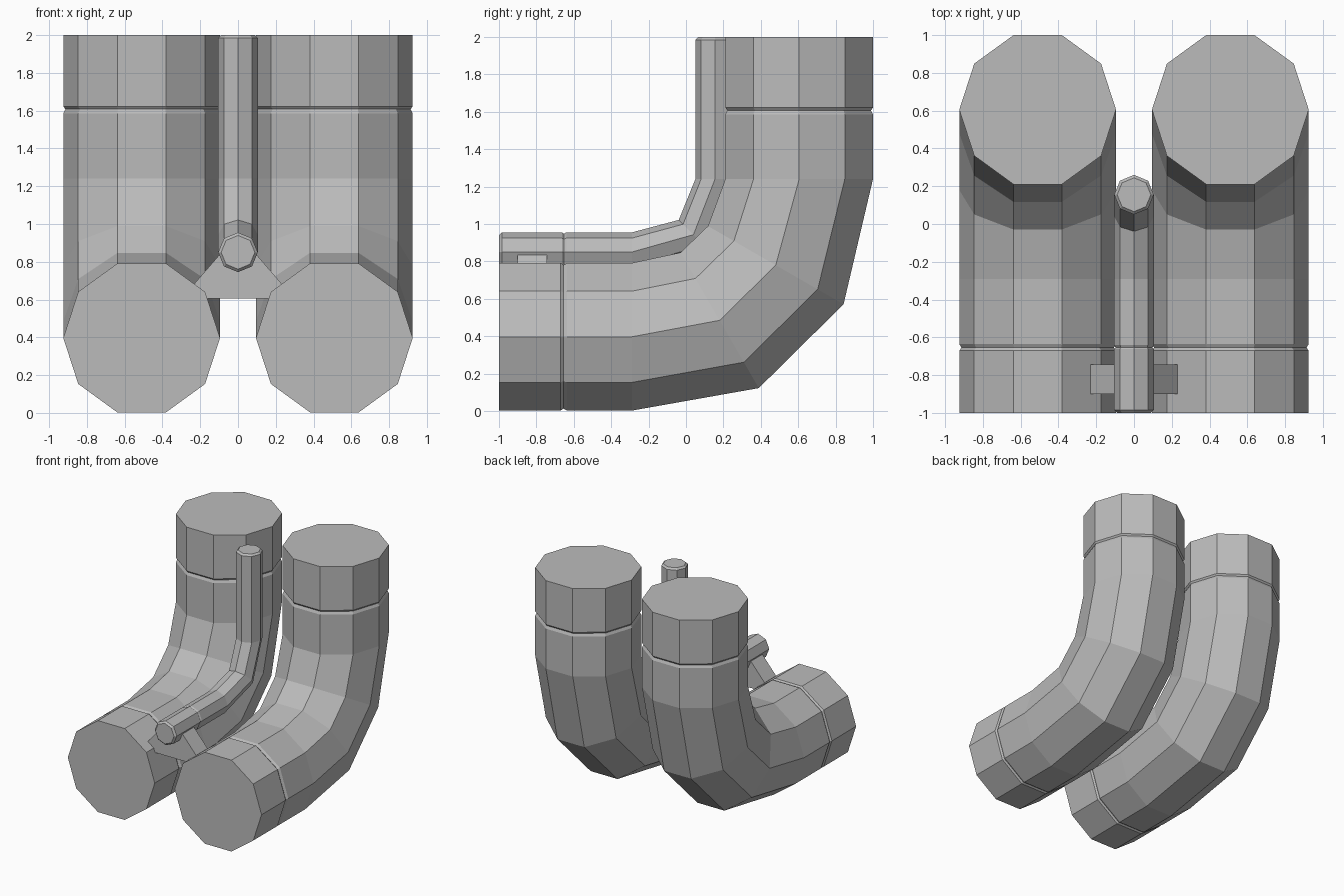
import bpy, bmesh
from math import sin, cos, pi, radians

cube = bpy.data.objects.get("Cube")
if cube:
    bpy.data.objects.remove(cube, do_unlink=True)

grey = bpy.data.materials.new("pipe_grey")
grey.use_nodes = True
colour = (0.5, 0.5, 0.5, 1)
grey.diffuse_color = colour
grey.node_tree.nodes["Principled BSDF"].inputs["Base Color"].default_value = colour


def loft(name, loops):
    """Skin closed loops of equal length and cap both ends."""
    bm = bmesh.new()
    rings = [[bm.verts.new(p) for p in loop] for loop in loops]
    n = len(rings[0])
    for a, b in zip(rings, rings[1:]):
        for i in range(n):
            j = (i + 1) % n
            bm.faces.new((a[i], a[j], b[j], b[i]))
    bm.faces.new(rings[0])
    bm.faces.new(rings[-1])
    bmesh.ops.recalc_face_normals(bm, faces=bm.faces)
    mesh = bpy.data.meshes.new(name)
    bm.to_mesh(mesh)
    bm.free()
    mesh.materials.append(grey)
    obj = bpy.data.objects.new(name, mesh)
    bpy.context.collection.objects.link(obj)
    return obj


def pipe(name, x, radius, sides, stations):
    """Each station: y, z, tilt in degrees, scale across x, scale in the bend plane."""
    loops = []
    for y, z, tilt, sx, sn in stations:
        t = radians(tilt)
        loop = []
        for k in range(sides):
            a = 2 * pi * k / sides
            u, v = radius * sx * cos(a), radius * sn * sin(a)
            loop.append((x + u, y - v * sin(t), z + v * cos(t)))
        loops.append(loop)
    return loft(name, loops)


# Two large bent pipes, with a groove behind each end collar
large_path = [
    (-1, 0.397, 0, 1, 1),
    (-0.67, 0.397, 0, 1, 1), (-0.655, 0.397, 0, 0.973, 0.973), (-0.635, 0.397, 0, 1, 1),
    (-0.29, 0.397, 0, 1, 1),
    (0.18, 0.485, 30, 1, 1.06), (0.48, 0.78, 60, 1, 1.06),
    (0.605, 1.24, 90, 1, 1),
    (0.605, 1.585, 90, 1, 1), (0.605, 1.608, 90, 0.973, 0.973), (0.605, 1.622, 90, 1, 1),
    (0.605, 2, 90, 1, 1),
]
for side, x in (("left", 0.51), ("right", -0.51)):
    pipe(side + "_large_pipe", x, 0.415, 10, large_path)

# Thin pipe between them, chamfered at its ends
pipe("thin_pipe", 0, 0.105, 8, [
    (-1, 0.85, 0, 0.85, 0.85), (-0.985, 0.85, 0, 1, 1),
    (-0.663, 0.85, 0, 1, 1), (-0.653, 0.85, 0, 0.93, 0.93), (-0.64, 0.85, 0, 1, 1),
    (-0.29, 0.85, 0, 1, 1), (0.04, 0.943, 45, 1, 1.06), (0.155, 1.24, 90, 1, 1),
    (0.155, 1.985, 90, 1, 1), (0.155, 2, 90, 0.85, 0.85),
])

# Bracket that carries the thin pipe
half = [(0.23, 0.605), (0.23, 0.685), (0.1, 0.835)]
outline = half + [(-x, z) for x, z in reversed(half)]
loft("bracket", [[(x, y, z) for x, z in outline] for y in (-0.9, -0.743)])
